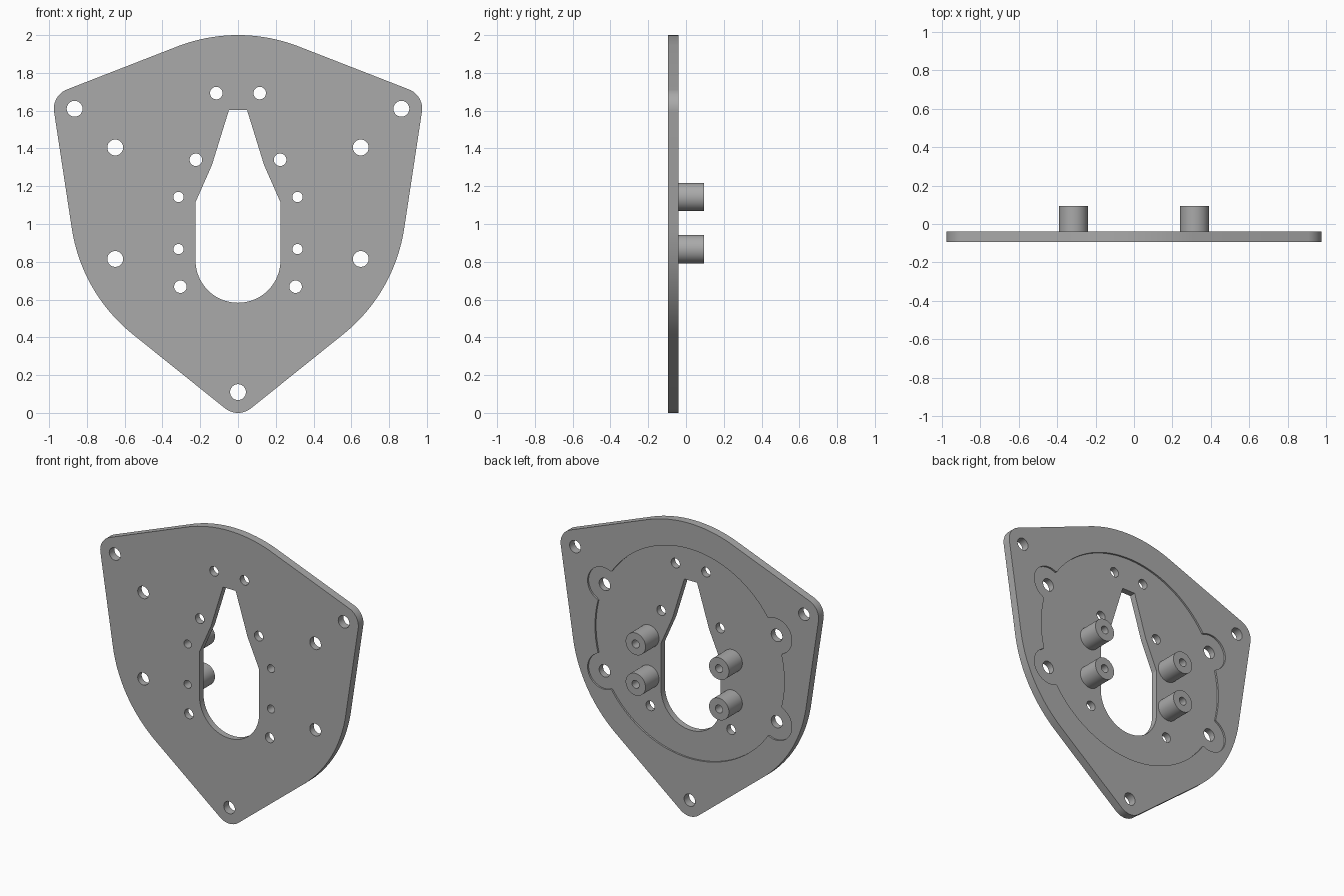
import bpy, bmesh, math

if "Cube" in bpy.data.objects:
    bpy.data.objects.remove(bpy.data.objects["Cube"])

FRONT, BACK, POST_END = -0.094, -0.039, 0.094
FLOOR = BACK - 0.012          # bottom of the shallow pocket
CENTRE_Z = 1.11

grey = bpy.data.materials.new("plain grey")
grey.use_nodes = True
colour = (0.4, 0.4, 0.4, 1)
grey.diffuse_color = colour
grey.node_tree.nodes["Principled BSDF"].inputs["Base Color"].default_value = colour


def circle(x, z, r, n=40):
    return [(x + r * math.cos(2 * math.pi * i / n),
             z + r * math.sin(2 * math.pi * i / n)) for i in range(n)]


def mirrored(items):
    return [(s * x, z, r) for x, z, r in items for s in (1, -1)]


def hull(points):
    """Convex outline around a set of points, anticlockwise."""
    def chain(pts):
        out = []
        for p in pts:
            while len(out) > 1 and ((out[-1][0] - out[-2][0]) * (p[1] - out[-2][1])
                                    - (out[-1][1] - out[-2][1]) * (p[0] - out[-2][0])) <= 1e-9:
                out.pop()
            out.append(p)
        return out[:-1]
    pts = sorted(points)
    return chain(pts) + chain(pts[::-1])


def prism(name, outlines, y0, y1):
    """Extrude closed x-z outlines from y0 to y1."""
    bm = bmesh.new()
    for outline in outlines:
        face = bm.faces.new([bm.verts.new((x, y0, z)) for x, z in outline])
        new = bmesh.ops.extrude_face_region(bm, geom=[face])["geom"]
        verts = [v for v in new if isinstance(v, bmesh.types.BMVert)]
        bmesh.ops.translate(bm, verts=verts, vec=(0, y1 - y0, 0))
    bmesh.ops.recalc_face_normals(bm, faces=bm.faces)
    mesh = bpy.data.meshes.new(name)
    bm.to_mesh(mesh)
    bm.free()
    mesh.materials.append(grey)
    obj = bpy.data.objects.new(name, mesh)
    bpy.context.collection.objects.link(obj)
    return obj


def activate(obj):
    bpy.ops.object.select_all(action='DESELECT')
    obj.select_set(True)
    bpy.context.view_layer.objects.active = obj


def cut(obj, cutter):
    mod = obj.modifiers.new("cut", 'BOOLEAN')
    mod.operation, mod.solver, mod.object = 'DIFFERENCE', 'EXACT', cutter
    activate(obj)
    bpy.ops.object.modifier_apply(modifier=mod.name)
    bpy.data.objects.remove(cutter)


def smooth(obj):
    activate(obj)
    bpy.ops.object.shade_smooth_by_angle(angle=math.radians(20))


# Hole positions: x, z, radius
post_holes = mirrored([(0.315, 1.143, 0.027), (0.315, 0.867, 0.027)])
ear_holes = mirrored([(0.65, 1.405, 0.042), (0.65, 0.815, 0.042)])
corner_holes = mirrored([(0.865, 1.61, 0.042)]) + [(0, 0.11, 0.042)]
small_holes = mirrored([(0.115, 1.693, 0.033), (0.223, 1.34, 0.033), (0.305, 0.668, 0.033)])

# Plate: taut outline around a large disc and three rounded corners
outline = circle(0, CENTRE_Z, 0.89, 160)
for x, z, r in corner_holes:
    outline += circle(x, z, 0.11, 64)
plate = prism("mounting_plate", [hull(outline)], FRONT, BACK)

# Pocket on the back: round, with a rounded ear at each side hole
R, EAR = 0.715, 0.12
ear_angles = [math.atan2(z - CENTRE_Z, x) for x, z, r in ear_holes]
pocket = []
for i in range(720):
    a = 2 * math.pi * i / 720
    radius = R
    for e in ear_angles:
        across, along = R * math.sin(a - e), R * math.cos(a - e)
        if along > 0 and abs(across) < EAR:
            radius = max(radius, along + math.sqrt(EAR ** 2 - across ** 2))
    pocket.append((radius * math.cos(a), CENTRE_Z + radius * math.sin(a)))
cut(plate, prism("pocket_cutter", [pocket], FLOOR, BACK + 0.1))

# Central keyhole opening and all round holes
side = [(0.225, 1.115), (0.138, 1.312), (0.048, 1.603)]
arc = [(0.225 * math.cos(t), 0.808 + 0.225 * math.sin(t))
       for t in (math.pi * (1 + i / 48) for i in range(49))]
opening = arc + side + [(-x, z) for x, z in side[::-1]]
holes = [circle(*h) for h in post_holes + ear_holes + corner_holes + small_holes]
cut(plate, prism("hole_cutter", [opening] + holes, FRONT - 0.1, BACK + 0.1))
smooth(plate)

# Four hollow standoff posts on the back
rows = ("upper", "lower")
for i, (x, z, r) in enumerate(post_holes):
    name = f"{rows[i // 2]}_{'left' if x > 0 else 'right'}_standoff"
    post = prism(name, [circle(x, z, 0.075, 64)], FLOOR, POST_END)
    cut(post, prism("bore_cutter", [circle(x, z, r)], FLOOR - 0.1, POST_END + 0.1))
    smooth(post)
